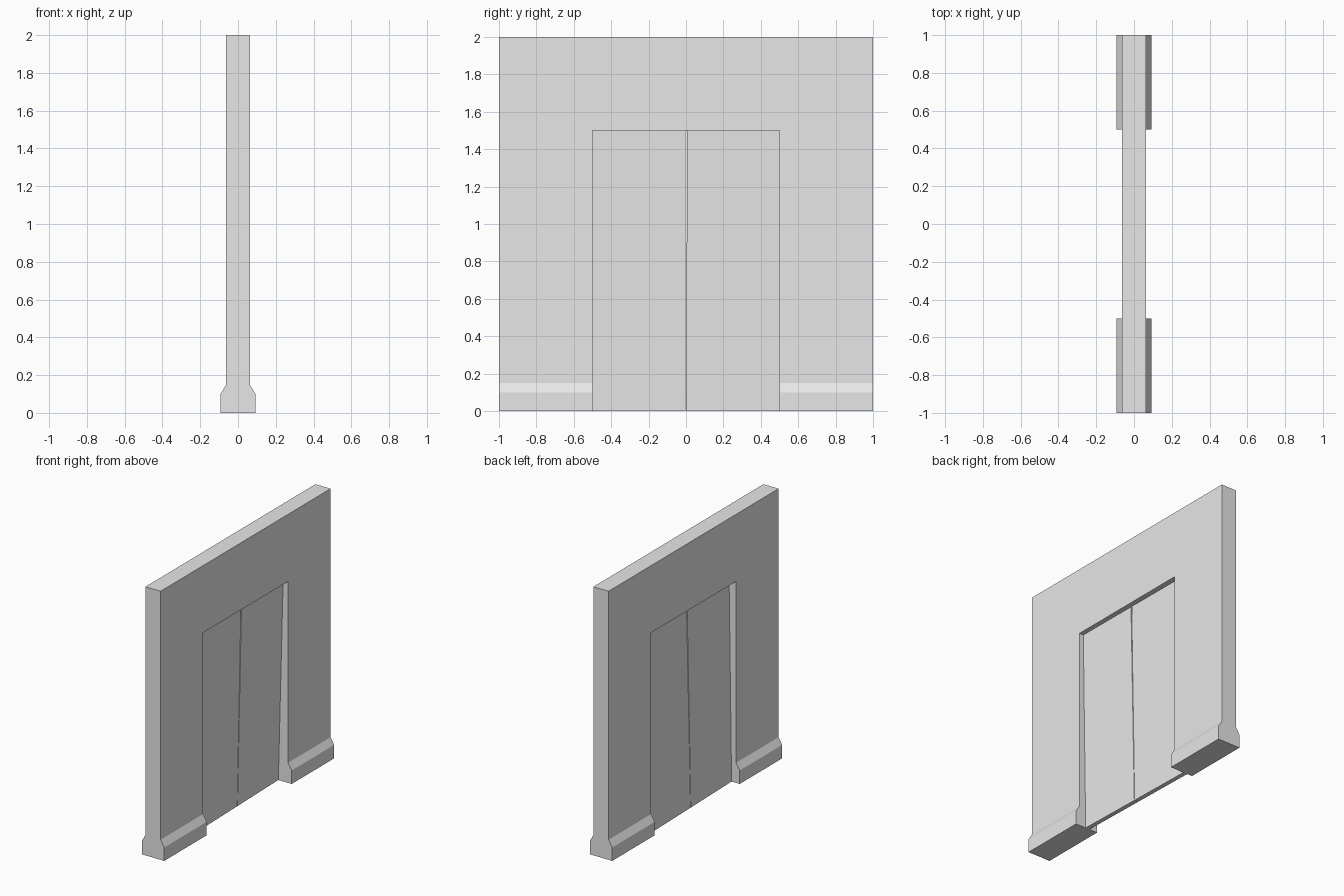
import bpy, bmesh

if "Cube" in bpy.data.objects:
    bpy.data.objects.remove(bpy.data.objects["Cube"])

grey = bpy.data.materials.new("plain_grey")
grey.diffuse_color = (0.8, 0.8, 0.8, 1)
grey.use_nodes = True
grey.node_tree.nodes["Principled BSDF"].inputs["Base Color"].default_value = grey.diffuse_color

WALL = 0.0625    # half thickness of the wall
SKIRT = 0.0925   # half thickness at the skirting


def loft(name, ring_a, ring_b):
    """Closed solid between two matching rings of points."""
    bm = bmesh.new()
    a = [bm.verts.new(p) for p in ring_a]
    b = [bm.verts.new(p) for p in ring_b]
    bm.faces.new(a)
    bm.faces.new(b[::-1])
    n = len(a)
    for i in range(n):
        j = (i + 1) % n
        bm.faces.new((a[i], b[i], b[j], a[j]))
    bmesh.ops.recalc_face_normals(bm, faces=bm.faces)
    mesh = bpy.data.meshes.new(name)
    bm.to_mesh(mesh)
    bm.free()
    mesh.materials.append(grey)
    obj = bpy.data.objects.new(name, mesh)
    bpy.context.collection.objects.link(obj)
    return obj


# Wall with a doorway, an arch-shaped outline extruded through its thickness
outline = [(-1, 0), (-0.5, 0), (-0.5, 1.5), (0.5, 1.5),
           (0.5, 0), (1, 0), (1, 2), (-1, 2)]
loft("wall", [(-WALL, y, z) for y, z in outline],
     [(WALL, y, z) for y, z in outline])

# Bevelled skirting on both faces, each side of the doorway
profile = [(WALL, 0), (SKIRT, 0), (SKIRT, 0.1), (WALL, 0.15)]
for sx, face in ((1, "right"), (-1, "left")):
    for sy, end in ((1, "back"), (-1, "front")):
        loft(f"skirting_{face}_{end}",
             [(sx * x, sy * 0.5, z) for x, z in profile],
             [(sx * x, sy * 1.0, z) for x, z in profile])


# Two door leaves, leaning and slightly twisted in the opening
def door_leaf(name, y_low, y_high):
    """y_low and y_high are the (start, end) of the leaf at floor and head."""
    def ring(thick):
        pts = []
        for z, ys, base, slope in ((0, y_low, -0.005, -0.025),
                                   (1.5, y_high, 0.025, -0.006)):
            row = [(base + slope * y - thick, y, z) for y in ys]
            pts += row if z == 0 else row[::-1]
        return pts
    loft(name, ring(0), ring(0.033))


door_leaf("door_leaf_front", (-0.5, -0.003), (-0.5, -0.002))
door_leaf("door_leaf_back", (0.001, 0.5), (0.006, 0.5))
